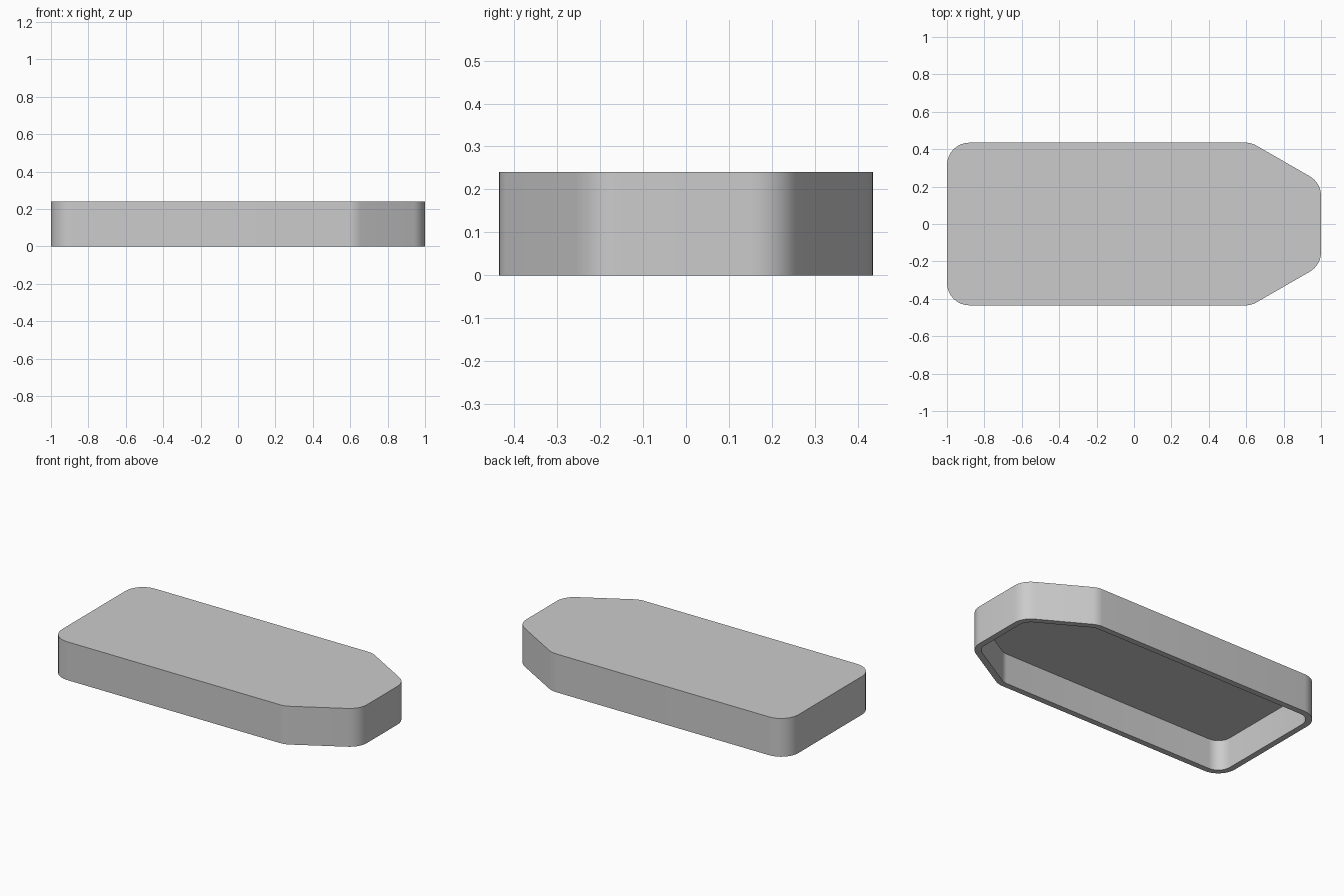
import bpy
import bmesh
from math import cos, sin, radians

cube = bpy.data.objects.get("Cube")
if cube:
    bpy.data.objects.remove(cube, do_unlink=True)

HEIGHT, ROOF, WALL, RADIUS = 0.24, 0.05, 0.037, 0.12
STEPS = 8

# Corner arcs of the back half: centre x, centre y, start and end angle
ARCS = [(0.88, 0.151, 0, 60), (0.595, 0.315, 60, 90), (-0.88, 0.315, 90, 180)]


def outline(radius):
    """Closed tray outline, with the back half mirrored to the front."""
    half = []
    for cx, cy, start, end in ARCS:
        for i in range(STEPS + 1):
            a = radians(start + (end - start) * i / STEPS)
            half.append((cx + radius * cos(a), cy + radius * sin(a)))
    return half + [(x, -y) for x, y in reversed(half)]


def ring(bm, radius, z):
    return [bm.verts.new((x, y, z)) for x, y in outline(radius)]


def bridge(bm, lower, upper):
    n = len(lower)
    for i in range(n):
        j = (i + 1) % n
        bm.faces.new((lower[i], lower[j], upper[j], upper[i]))


# Flat grey material
grey = bpy.data.materials.new("light grey")
grey.use_nodes = True
colour = (0.6, 0.6, 0.6, 1)
grey.diffuse_color = colour
grey.node_tree.nodes["Principled BSDF"].inputs["Base Color"].default_value = colour

# Hollow lid: roof, outer wall, rim, inner wall, ceiling
bm = bmesh.new()
rings = [ring(bm, RADIUS, HEIGHT), ring(bm, RADIUS, 0),
         ring(bm, RADIUS - WALL, 0), ring(bm, RADIUS - WALL, HEIGHT - ROOF)]
for a, b in zip(rings, rings[1:]):
    bridge(bm, a, b)
bm.faces.new(rings[0])
bm.faces.new(rings[-1])
bmesh.ops.recalc_face_normals(bm, faces=bm.faces)
mesh = bpy.data.meshes.new("hollow_lid")
bm.to_mesh(mesh)
bm.free()
mesh.materials.append(grey)

lid = bpy.data.objects.new("hollow_lid", mesh)
bpy.context.collection.objects.link(lid)
bpy.ops.object.select_all(action="DESELECT")
lid.select_set(True)
bpy.context.view_layer.objects.active = lid
bpy.ops.object.shade_smooth_by_angle(angle=radians(30))
